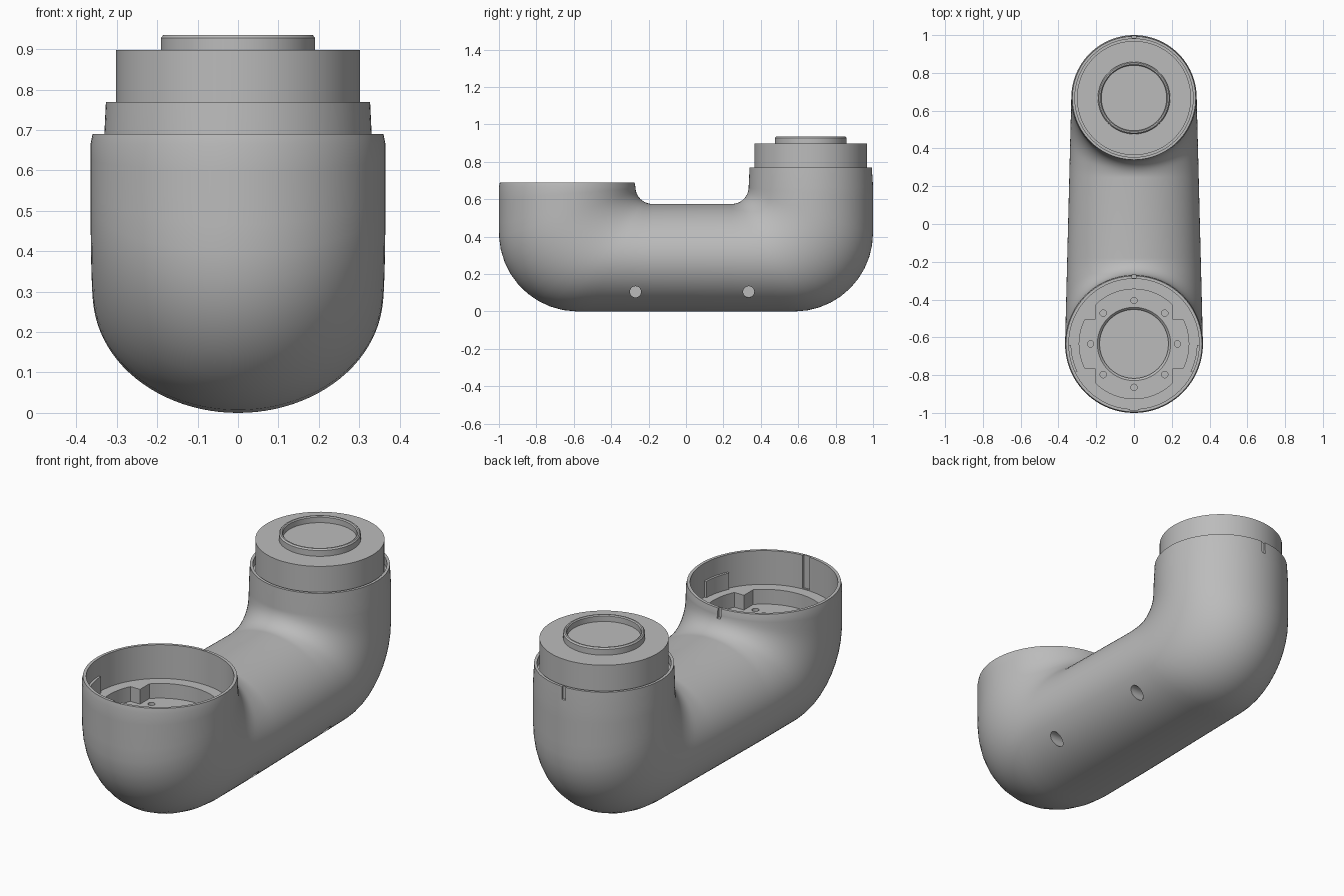
import bpy
import bmesh
from math import sin, cos, pi, hypot, asin, acos
from mathutils import Matrix

cube = bpy.data.objects.get("Cube")
if cube:
    bpy.data.objects.remove(cube, do_unlink=True)

SEG = 96
CUP_Y, TOWER_Y = -0.635, 0.667

grey = bpy.data.materials.new("plain grey")
grey.use_nodes = True
grey.diffuse_color = (0.5, 0.5, 0.5, 1)
grey.node_tree.nodes["Principled BSDF"].inputs["Base Color"].default_value = (0.5, 0.5, 0.5, 1)


def make(name, bm):
    bmesh.ops.recalc_face_normals(bm, faces=bm.faces)
    mesh = bpy.data.meshes.new(name)
    bm.to_mesh(mesh)
    bm.free()
    mesh.materials.append(grey)
    obj = bpy.data.objects.new(name, mesh)
    bpy.context.collection.objects.link(obj)
    return obj


def skin(name, rings):
    """Closed solid through a list of rings with equal point counts."""
    bm = bmesh.new()
    loops = [[bm.verts.new(p) for p in ring] for ring in rings]
    for a, b in zip(loops, loops[1:]):
        for i in range(len(a)):
            j = (i + 1) % len(a)
            bm.faces.new((a[i], a[j], b[j], b[i]))
    bm.faces.new(loops[0])
    bm.faces.new(loops[-1])
    return make(name, bm)


def circle(y, r, z, n=SEG):
    return [(r * sin(2 * pi * i / n), y + r * cos(2 * pi * i / n), z) for i in range(n)]


def lathe(name, y, profile, n=SEG):
    return skin(name, [circle(y, r, z, n) for r, z in profile])


def box(name, centre, size):
    bm = bmesh.new()
    bmesh.ops.create_cube(bm, size=1, matrix=Matrix.Translation(centre) @ Matrix.Diagonal((*size, 1)))
    return make(name, bm)


def smooth(obj):
    bpy.ops.object.select_all(action="DESELECT")
    obj.select_set(True)
    bpy.context.view_layer.objects.active = obj
    bpy.ops.object.shade_smooth_by_angle(angle=0.5)


# Elbow sections fan out from a pivot at the centre of the inner fillet
def elbow_ring(pivot_y, side, angle):
    pz, fillet, corner = 0.665, 0.09, 0.42
    dy, dz = side * cos(angle), -sin(angle)
    lo, hi = fillet, 1.5
    for _ in range(40):
        s = (lo + hi) / 2
        y, z = pivot_y + s * dy, pz + s * dz
        inside = hypot(max(0, abs(y) - (1 - corner)), max(0, corner - z)) < corner
        lo, hi = (s, hi) if inside else (lo, s)
    mid, half = (lo + fillet) / 2, (lo - fillet) / 2
    cy, cz = pivot_y + mid * dy, pz + mid * dz
    t = min(1, max(0, (cy - CUP_Y) / (TOWER_Y - CUP_Y)))
    width = 0.365 + (0.332 - 0.365) * t
    ring = []
    for i in range(SEG):
        a = 2 * pi * i / SEG
        k = -side * half * cos(a) * -1
        k = half * cos(a) * side
        ring.append((width * sin(a), cy + k * dy, cz + k * dz))
    return ring


# Housing: cup interior, cup wall, elbow, tube, elbow, tower with open rim
steps = 20
rings = [circle(CUP_Y, 0.345, 0.516), circle(CUP_Y, 0.345, 0.69), circle(CUP_Y, 0.36, 0.69)]
rings += [elbow_ring(-0.18, -1, pi / 2 * i / steps) for i in range(steps + 1)]
rings += [elbow_ring(0.245, 1, pi / 2 * i / steps) for i in range(steps, -1, -1)]
# the ring start point stays on the same side of the sweep
rings += [circle(TOWER_Y, 0.327, 0.77), circle(TOWER_Y, 0.313, 0.77), circle(TOWER_Y, 0.313, 0.73)]


def aligned(ring, previous):
    """Flip a ring half a turn about its long axis if it is out of step."""
    flipped = [ring[(SEG // 2 - i) % SEG] for i in range(SEG)]

    def gap(r):
        return sum(hypot(p[1] - q[1], p[2] - q[2]) for p, q in zip(r, previous))
    return flipped if gap(flipped) < gap(ring) else ring


for i in range(1, len(rings)):
    rings[i] = aligned(rings[i], rings[i - 1])
housing = skin("housing", rings)

# Cutters: stepped pocket with four solid corner blocks
R, bx, by = 0.29, 0.205, 0.13
a0, a1, n = asin(by / R), acos(bx / R), 10
quarter = [(R * cos(a0 * i / n), R * sin(a0 * i / n)) for i in range(n + 1)]
quarter.append((bx, by))
quarter += [(R * cos(a1 + (pi / 2 - a1) * i / n), R * sin(a1 + (pi / 2 - a1) * i / n)) for i in range(n + 1)]
half = quarter + [(-x, y) for x, y in reversed(quarter[:-1])]
outline = half + [(x, -y) for x, y in reversed(half[1:-1])]
cutters = [skin("pocket_cutter", [[(x, CUP_Y + y, z) for x, y in outline] for z in (0.44, 0.56)])]
cutters.append(lathe("seat_cutter", CUP_Y, [(0.182, 0.41), (0.182, 0.428), (0.197, 0.443), (0.197, 0.5)]))

# Bolt circle in the pocket floor
for i in range(8):
    a = i * pi / 4
    hole = lathe("bolt_hole_cutter", 0, [(0.017, 0.40), (0.017, 0.47)], 20)
    hole.data.transform(Matrix.Translation((0.23 * cos(a), CUP_Y + 0.23 * sin(a), 0)))
    cutters.append(hole)

# Side screw holes
for y in (-0.27, 0.335):
    hole = lathe("side_hole_cutter", 0, [(0.03, 0.2), (0.03, 0.4)], 32)
    hole.data.transform(Matrix.Translation((0, y, 0.105)) @ Matrix.Rotation(pi / 2, 4, "Y"))
    cutters.append(hole)

# Alignment slits in both rims and the long inner groove of the cup
cutters.append(box("tower_slit_cutter", (0, TOWER_Y + 0.33, 0.75), (0.02, 0.022, 0.09)))
cutters.append(box("cup_slit_cutter", (0, CUP_Y + 0.36, 0.68), (0.02, 0.02, 0.08)))
cutters.append(box("cup_groove_cutter", (0, CUP_Y - 0.343, 0.62), (0.04, 0.02, 0.2)))

for c in cutters:
    mod = housing.modifiers.new(c.name, "BOOLEAN")
    mod.operation = "DIFFERENCE"
    mod.solver = "EXACT"
    mod.object = c
    c.hide_render = True
bpy.context.view_layer.update()
cut_mesh = bpy.data.meshes.new_from_object(housing.evaluated_get(bpy.context.evaluated_depsgraph_get()))
housing.modifiers.clear()
housing.data = cut_mesh
for c in cutters:
    bpy.data.objects.remove(c, do_unlink=True)
smooth(housing)

# Joint flange with raised collar on the tower
flange = lathe("joint_flange", TOWER_Y, [
    (0.302, 0.72), (0.302, 0.898), (0.191, 0.898), (0.191, 0.928), (0.185, 0.935),
    (0.178, 0.935), (0.173, 0.93), (0.173, 0.902)])
smooth(flange)

# Thin keys on both sides of the cup wall
for side, name in ((1, "left_key"), (-1, "right_key")):
    key = []
    for z in (0.514, 0.6):
        arc = [-0.45 + 0.43 * i / 10 for i in range(11)]
        pts = [(0.347, a) for a in arc] + [(0.333, a) for a in reversed(arc)]
        key.append([(side * r * cos(a), CUP_Y + r * sin(a), z) for r, a in pts])
    smooth(skin(name, key))
